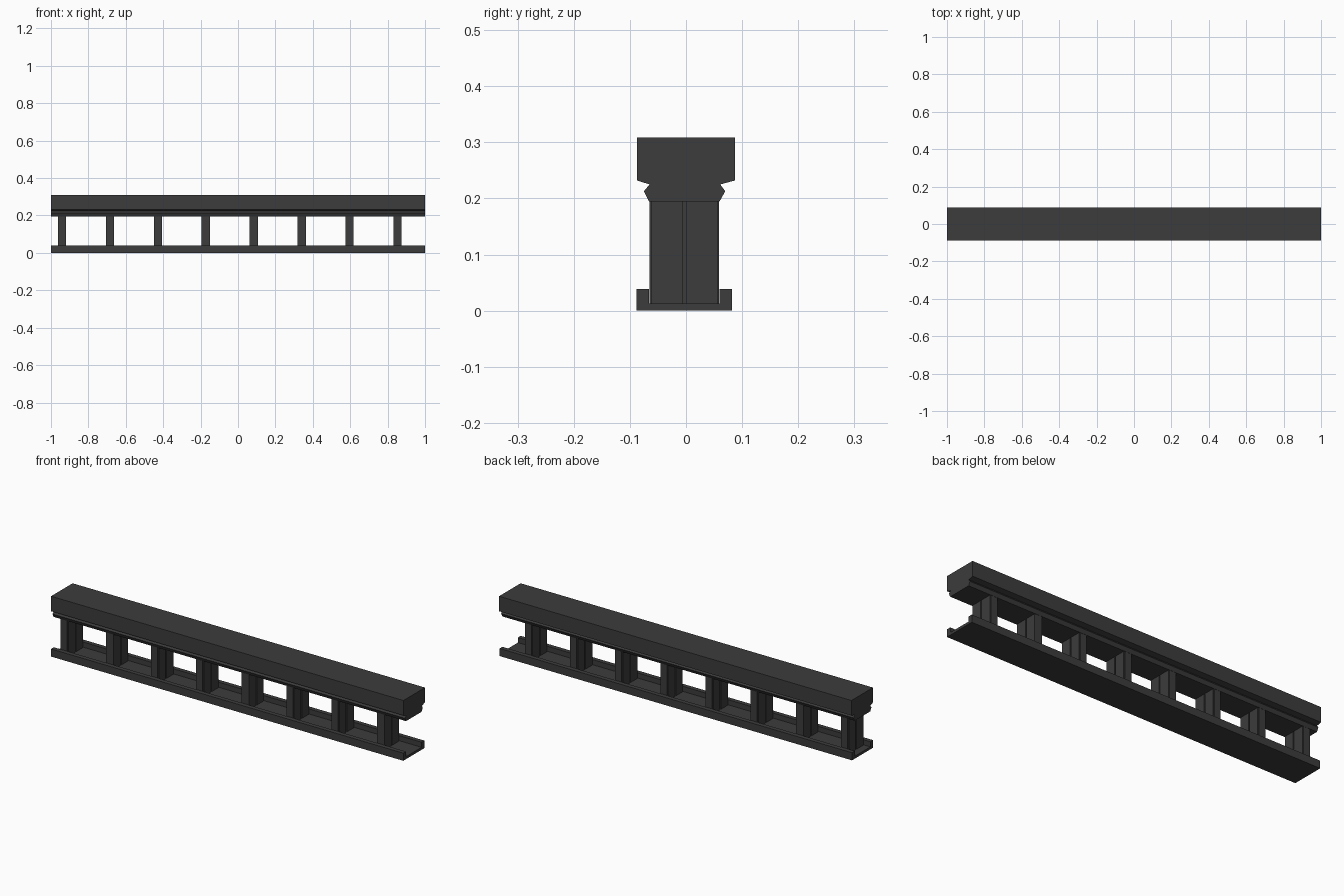
import bpy, bmesh

if "Cube" in bpy.data.objects:
    bpy.data.objects.remove(bpy.data.objects["Cube"])

mat = bpy.data.materials.new("dark_grey")
mat.diffuse_color = (0.045, 0.045, 0.045, 1)
mat.use_nodes = True
mat.node_tree.nodes["Principled BSDF"].inputs["Base Color"].default_value = mat.diffuse_color


def extrude_x(name, profile, x0, x1):
    """Closed (y, z) profile swept straight along x."""
    bm = bmesh.new()
    face = bm.faces.new([bm.verts.new((x0, y, z)) for y, z in profile])
    ext = bmesh.ops.extrude_face_region(bm, geom=[face])
    moved = [g for g in ext["geom"] if isinstance(g, bmesh.types.BMVert)]
    bmesh.ops.translate(bm, verts=moved, vec=(x1 - x0, 0, 0))
    bmesh.ops.recalc_face_normals(bm, faces=bm.faces)
    me = bpy.data.meshes.new(name)
    bm.to_mesh(me)
    bm.free()
    me.materials.append(mat)
    ob = bpy.data.objects.new(name, me)
    bpy.context.collection.objects.link(ob)
    return ob


C = -0.003  # the lower parts sit slightly off the handrail's centre line


def rect(y0, y1, z0, z1):
    return [(y0, z0), (y1, z0), (y1, z1), (y0, z1)]


# Handrail with undercut neck and flared lower edge
extrude_x("handrail", [
    (-0.087, 0.309), (0.087, 0.309), (0.087, 0.232), (0.061, 0.225),
    (0.070, 0.213), (-0.075, 0.213), (-0.065, 0.225), (-0.087, 0.232)], -1, 1)

# Tapered moulding below the handrail
extrude_x("rail_moulding", [
    (-0.075, 0.213), (0.070, 0.213), (0.060, 0.195), (-0.066, 0.195)], -1, 1)

# Open-ended channel that holds the feet of the posts
extrude_x("base_channel", [
    (C - 0.085, 0), (C + 0.085, 0), (C + 0.085, 0.039), (C + 0.0625, 0.039),
    (C + 0.0625, 0.013), (C - 0.0625, 0.013), (C - 0.0625, 0.039),
    (C - 0.085, 0.039)], -1, 1)

# Eight posts: I-shaped plan made from a core with a raised panel on each half
for i in range(8):
    x = -0.941 + i * 0.2563
    extrude_x(f"post_core_{i + 1}", rect(C - 0.062, C + 0.062, 0.013, 0.195),
              x - 0.017, x + 0.017)
    for side, a, b in (("front", -0.059, -0.0035), ("back", 0.0035, 0.059)):
        extrude_x(f"post_panel_{side}_{i + 1}", rect(C + a, C + b, 0.013, 0.195),
                  x - 0.022, x + 0.022)
